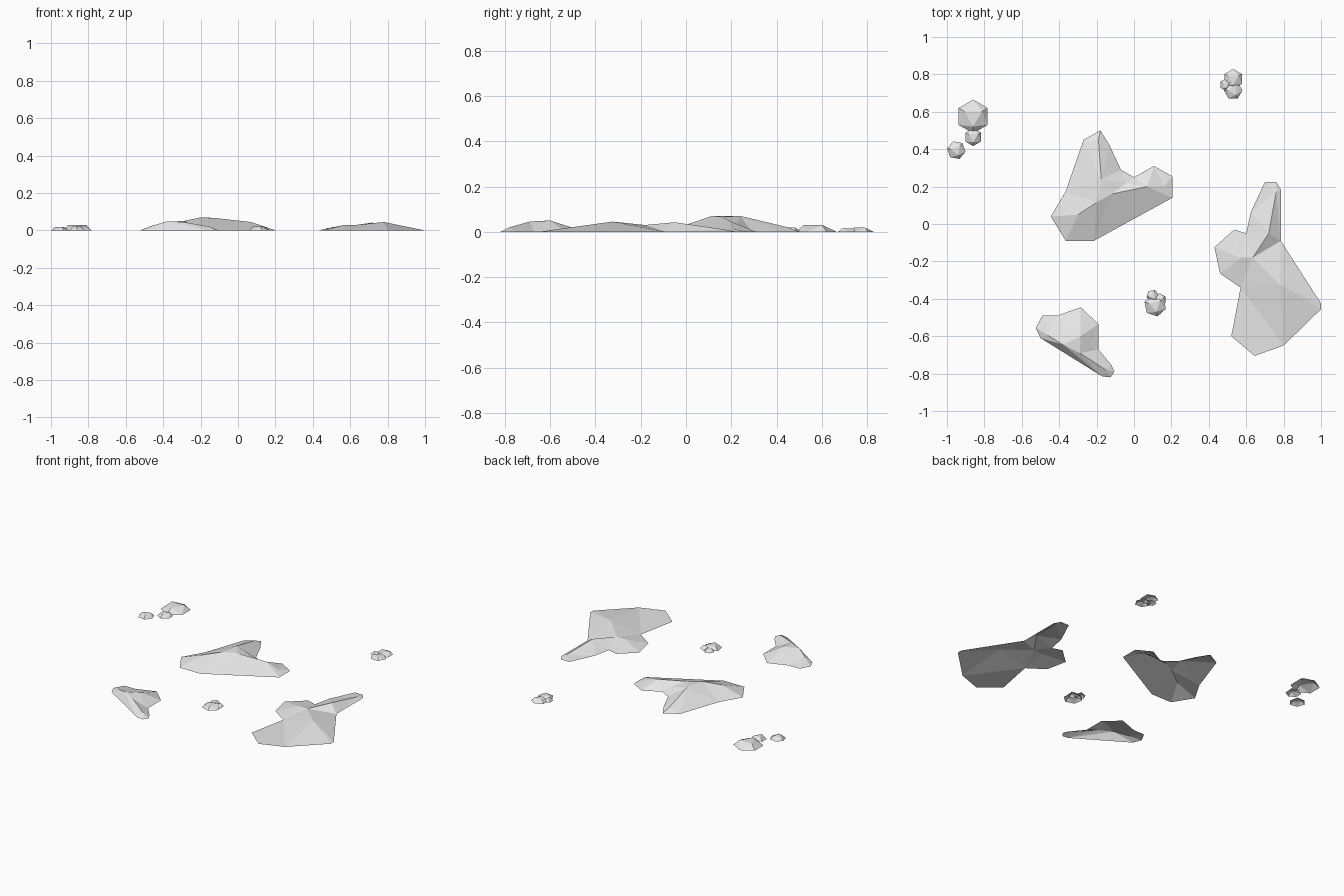
import bpy
import bmesh
from math import cos, sin, radians
from mathutils import Vector
from mathutils.geometry import delaunay_2d_cdt

UNIT = 0.01  # all layout figures below are in hundredths

default_cube = bpy.data.objects.get("Cube")
if default_cube:
    bpy.data.objects.remove(default_cube, do_unlink=True)

# Single pale grey material
pale_grey = bpy.data.materials.new("pale_grey")
pale_grey.use_nodes = True
colour = (0.8, 0.81, 0.8, 1)
pale_grey.diffuse_color = colour
shader = next(node for node in pale_grey.node_tree.nodes if node.type == "BSDF_PRINCIPLED")
shader.inputs["Base Color"].default_value = colour
shader.inputs["Roughness"].default_value = 0.8


def finish(name, mesh_builder):
    """Turn a filled bmesh into a flat shaded object."""
    mesh = bpy.data.meshes.new(name)
    mesh_builder.to_mesh(mesh)
    mesh_builder.free()
    mesh.materials.append(pale_grey)
    shell = bpy.data.objects.new(name, mesh)
    bpy.context.collection.objects.link(shell)
    return shell


def mound(name, outline, ridges):
    """Open shell: a ground outline raised over ridge lines of (x, y, height)."""
    points = [Vector((x, y, 0)) for x, y in outline]
    rim = list(range(len(points)))
    edges = []
    for ridge in ridges:
        previous = None
        for crest in map(Vector, ridge):
            if crest not in points:
                points.append(crest)
            current = points.index(crest)
            if previous is not None:
                edges.append((previous, current))
            previous = current
    flat = [point.to_2d() for point in points]
    result = delaunay_2d_cdt(flat, edges, [rim], 1, 0.001)
    places, triangles, sources = result[0], result[2], result[3]
    bm = bmesh.new()
    verts = []
    for place, source in zip(places, sources):
        height = points[source[0]].z if source else 0
        verts.append(bm.verts.new(Vector((place.x, place.y, height)) * UNIT))
    for triangle in triangles:
        bm.faces.new([verts[i] for i in triangle])
    bmesh.ops.recalc_face_normals(bm, faces=bm.faces[:])
    if sum(face.normal.z for face in bm.faces) < 0:
        bmesh.ops.reverse_faces(bm, faces=bm.faces[:])
    return finish(name, bm)


def lump(name, x, y, radius, height, turn=0):
    """Open six-sided shell with a small triangular top."""
    bm = bmesh.new()

    def ring(count, size, z):
        angles = [radians(turn - 90 + 360 * i / count) for i in range(count)]
        return [bm.verts.new(Vector((x + size * cos(a), y + size * sin(a), z)) * UNIT)
                for a in angles]

    base = ring(6, radius, 0)
    top = ring(3, radius * 0.6, height)
    bm.faces.new(top)
    for i in range(3):
        here, after = top[i], top[(i + 1) % 3]
        left, middle, right = (base[(2 * i + k) % 6] for k in range(3))
        bm.faces.new((here, left, middle))
        bm.faces.new((here, middle, after))
        bm.faces.new((after, middle, right))
    return finish(name, bm)


# Tall centre mound with two arms
mound("centre_mound",
      [(-44.5, 4), (-36.5, -9), (-21.5, -9), (20.5, 14), (20.5, 25.5), (10.7, 31),
       (0, 25), (-7, 29), (-13, 42), (-18, 50), (-27, 45), (-36.5, 17.5)],
      [[(-30, 5, 4.8), (-20, 11.5, 7), (-12, 16, 6.6), (7, 20, 4.5), (16, 20, 1.5)],
       [(-20, 11.5, 7), (-17.5, 24, 7), (-19, 45, 2)],
       [(-12, 16, 6.6), (-4, 22, 3)]])

# Broad mound on the left side with a narrow rear arm
mound("broad_mound",
      [(43, -12.5), (46, -26.5), (57, -34), (52, -60), (64.5, -70.5), (80, -65),
       (100, -45.5), (100, -42.5), (78.5, -9), (78.5, 18.5), (76, 22.5), (70, 22.5),
       (62.5, 6.5), (60, -5), (53.5, -3)],
      [[(57, -18, 3), (63.5, -18, 3), (78, -32.5, 4.5)],
       [(63.5, -18, 3), (72, -5, 4.2), (76, 17, 1)]])

# Front mound with one steep side
mound("front_mound",
      [(-52.5, -55.5), (-50, -61), (-17, -81.5), (-12.5, -82), (-10.5, -79),
       (-12, -75.5), (-19, -67), (-19, -53.5), (-28.5, -44.5), (-41, -49), (-49, -49)],
      [[(-46, -59.5, 2.5), (-38, -64.5, 4.8), (-29, -69, 4.5), (-15, -78, 2)],
       [(-38, -64.5, 4.8), (-28.5, -60, 5), (-24, -66, 2.5)]])

# Small scattered lumps
lump("side_lump_large", -86, 57.5, 9, 3)
lump("side_lump_middle", -86, 46.5, 4.8, 2)
lump("side_lump_small", -95, 39.5, 5, 1.8, 20)
lump("rear_lump_large", 53, 77.5, 5.4, 1.8)
lump("rear_lump_middle", 53, 71.5, 5, 1.5, 30)
lump("rear_lump_small", 49, 74.5, 3.2, 1.2)
lump("inner_lump_large", 11.3, -43.5, 6, 2, 12)
lump("inner_lump_small", 10, -38.5, 3.4, 1.6, 40)
lump("inner_lump_side", 13.8, -40.5, 3.4, 1.6)
